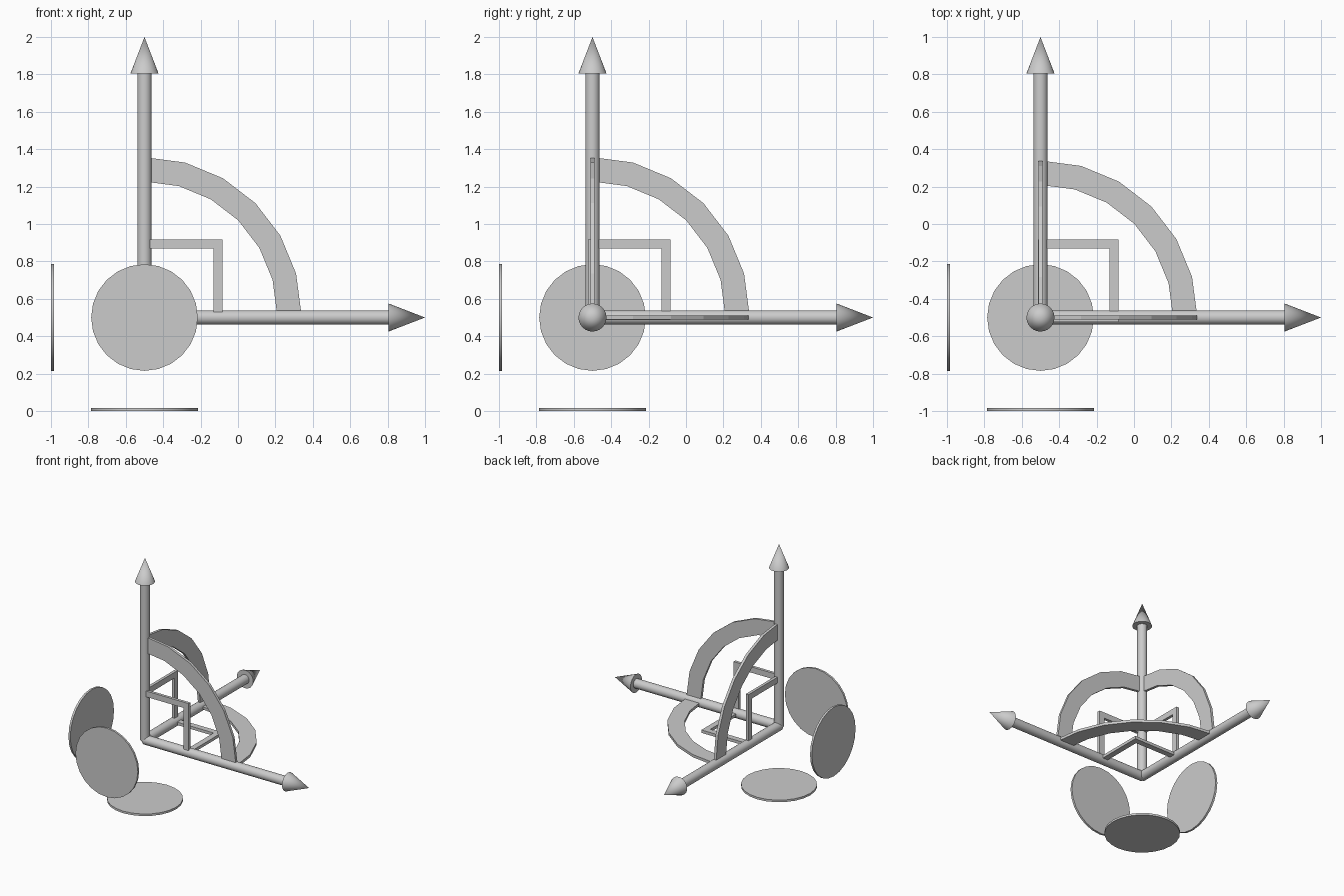
import bpy, bmesh
from math import cos, sin, pi
from mathutils import Vector

if "Cube" in bpy.data.objects:
    bpy.data.objects.remove(bpy.data.objects["Cube"])

O = Vector((-0.5, -0.5, 0.5))          # where the three axes meet
X, Y, Z = Vector((1, 0, 0)), Vector((0, 1, 0)), Vector((0, 0, 1))


def finish(bm, name, smooth=False):
    bmesh.ops.recalc_face_normals(bm, faces=bm.faces)
    me = bpy.data.meshes.new(name)
    bm.to_mesh(me)
    bm.free()
    ob = bpy.data.objects.new(name, me)
    bpy.context.collection.objects.link(ob)
    if smooth:
        bpy.ops.object.select_all(action='DESELECT')
        bpy.context.view_layer.objects.active = ob
        ob.select_set(True)
        bpy.ops.object.shade_smooth_by_angle(angle=0.6)
    return ob


def cone(name, axis, start, end, r1, r2, sides=24):
    """Cylinder or cone running along an axis direction from O."""
    bm = bmesh.new()
    bmesh.ops.create_cone(bm, cap_ends=True, segments=sides, radius1=r1,
                          radius2=r2, depth=end - start)
    bmesh.ops.translate(bm, verts=bm.verts, vec=(0, 0, (start + end) / 2))
    rot = Z.rotation_difference(axis).to_matrix()
    bmesh.ops.rotate(bm, verts=bm.verts, matrix=rot)
    bmesh.ops.translate(bm, verts=bm.verts, vec=O)
    return finish(bm, name, True)


def strip(name, outer, inner, u, v, origin, thick):
    """Flat plate between two outlines in the u-v plane."""
    n = u.cross(v) * thick / 2
    bm = bmesh.new()
    rings = []
    for a, b in zip(outer, inner):
        pa, pb = (origin + u * p[0] + v * p[1] for p in (a, b))
        rings.append([bm.verts.new(p) for p in (pa - n, pa + n, pb + n, pb - n)])
    for r, s in zip(rings, rings[1:]):
        for i in range(4):
            j = (i + 1) % 4
            bm.faces.new((r[i], r[j], s[j], s[i]))
    bm.faces.new(rings[0])
    bm.faces.new(rings[-1])
    return finish(bm, name)


# Arrows and the discs behind them
for label, axis in (("x", X), ("y", Y), ("z", Z)):
    cone(label + "_shaft", axis, 0, 1.305, 0.038, 0.038)
    cone(label + "_arrowhead", axis, 1.305, 1.5, 0.075, 0)
    cone(label + "_disc", axis, -0.5, -0.483, 0.285, 0.285)

# Arcs and square brackets spanning each pair of axes
def arc(r):
    return [(r * cos(i * pi / 12), r * sin(i * pi / 12)) for i in range(7)]


def corner(s):
    return [(s, 0), (s, s), (0, s)]


for label, u, v, lift, shift in (("xy", X, Y, 0, Vector()),
                                 ("xz", X, Z, 0.018, Vector((0, -0.013, 0))),
                                 ("yz", Y, Z, 0.018, Vector())):
    strip(label + "_arc", arc(0.839), arc(0.709), u, v, O + Z * lift, 0.022)
    strip(label + "_bracket", corner(0.417), corner(0.369), u, v, O + shift, 0.024)
